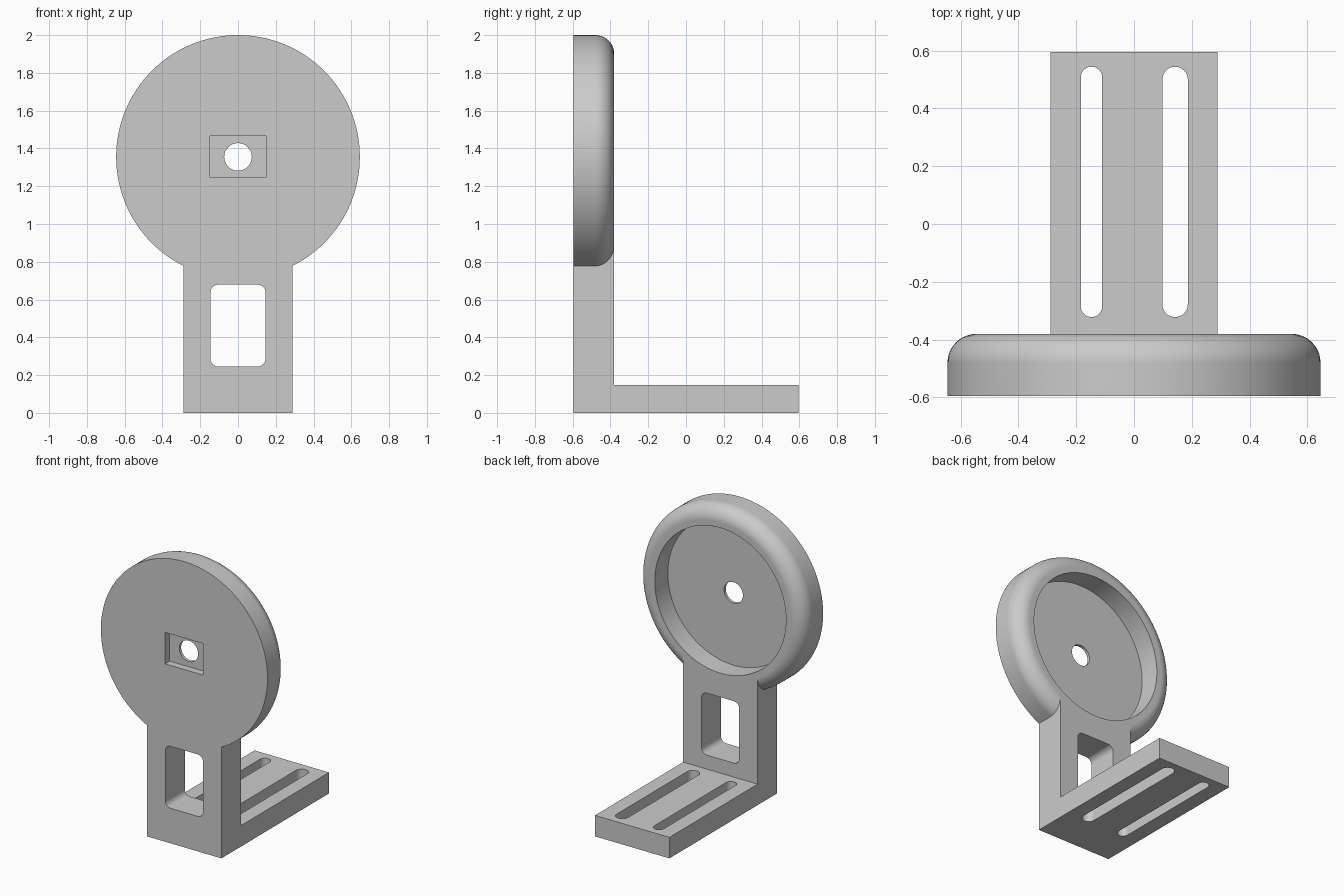
import bpy
import bmesh
from math import cos, sin, pi, radians
from mathutils import Matrix, Vector

cube = bpy.data.objects.get("Cube")
if cube:
    bpy.data.objects.remove(cube, do_unlink=True)

FRONT, INNER, BACK = -0.595, -0.38, 0.595   # depth planes
HALF_W = 0.288                              # half width of the bracket
DISC_Z, DISC_R, FILLET = 1.355, 0.645, 0.1

grey = bpy.data.materials.new("plain grey")
grey.use_nodes = True
colour = (0.6, 0.6, 0.6, 1)
grey.diffuse_color = colour
grey.node_tree.nodes["Principled BSDF"].inputs["Base Color"].default_value = colour


def finish(bm, name):
    bmesh.ops.recalc_face_normals(bm, faces=bm.faces)
    mesh = bpy.data.meshes.new(name)
    bm.to_mesh(mesh)
    bm.free()
    obj = bpy.data.objects.new(name, mesh)
    bpy.context.collection.objects.link(obj)
    mesh.materials.append(grey)
    return obj


def prism(name, points, sweep):
    """Extrude a closed outline of 3D points along a vector."""
    bm = bmesh.new()
    face = bm.faces.new([bm.verts.new(p) for p in points])
    new = bmesh.ops.extrude_face_region(bm, geom=[face])["geom"]
    verts = [v for v in new if isinstance(v, bmesh.types.BMVert)]
    bmesh.ops.translate(bm, verts=verts, vec=sweep)
    return finish(bm, name)


def rounded(cu, cv, half_u, half_v, r, steps=10):
    """Outline of a rounded rectangle; a full radius gives a slot or a circle."""
    pts = []
    for q, (su, sv) in enumerate([(1, 1), (-1, 1), (-1, -1), (1, -1)]):
        for i in range(steps + 1):
            a = (q + i / steps) * pi / 2
            p = Vector((cu + su * (half_u - r) + r * cos(a),
                        cv + sv * (half_v - r) + r * sin(a)))
            if not pts or (p - pts[-1]).length > 1e-5:
                pts.append(p)
    if (pts[0] - pts[-1]).length < 1e-5:
        pts.pop()
    return pts


def cut_y(name, outline, y0, y1):
    return prism(name, [(u, y0, v) for u, v in outline], (0, y1 - y0, 0))


def combine(target, other, operation):
    mod = target.modifiers.new(operation.title(), 'BOOLEAN')
    mod.operation, mod.solver, mod.object = operation, 'EXACT', other
    bpy.context.view_layer.objects.active = target
    bpy.ops.object.modifier_apply(modifier=mod.name)
    bpy.data.objects.remove(other, do_unlink=True)


# L-shaped bracket: upright column and foot plate
side = [(FRONT, 0), (BACK, 0), (BACK, 0.147), (INNER, 0.147), (INNER, 0.93), (FRONT, 0.93)]
body = prism("mounting_bracket", [(-HALF_W, y, z) for y, z in side], (2 * HALF_W, 0, 0))

# Round head with a rounded back edge, turned about its axis
profile = [(0, FRONT), (DISC_R, FRONT)]
for i in range(13):
    a = i / 12 * pi / 2
    profile.append((DISC_R - FILLET + FILLET * cos(a), INNER - FILLET + FILLET * sin(a)))
profile.append((0, INNER))
bm = bmesh.new()
verts = [bm.verts.new((r, y, DISC_Z)) for r, y in profile]
edges = [bm.edges.new(pair) for pair in zip(verts, verts[1:])]
bmesh.ops.spin(bm, geom=verts + edges, cent=(0, 0, DISC_Z), axis=(0, 1, 0),
               angle=2 * pi, steps=128)
bmesh.ops.remove_doubles(bm, verts=bm.verts, dist=1e-5)
bmesh.ops.dissolve_limit(bm, angle_limit=radians(0.2), verts=bm.verts, edges=bm.edges)
combine(body, finish(bm, "round_head"), 'UNION')

# Openings: back recess, front pocket, centre hole, column window, foot slots
cutters = [
    cut_y("recess", rounded(0, DISC_Z, 0.508, 0.508, 0.508, 30), INNER - 0.145, 0),
    cut_y("pocket", [(-0.147, 1.245), (0.147, 1.245), (0.147, 1.465), (-0.147, 1.465)],
          -1, FRONT + 0.05),
    cut_y("centre_hole", rounded(0, DISC_Z, 0.073, 0.073, 0.073, 12), -1, 0),
    cut_y("window", rounded(0, 0.462, 0.146, 0.217, 0.042), -1, 0),
]
for x, half in ((-0.147, 0.037), (0.142, 0.044)):
    outline = rounded(x, 0.111, half, 0.433, half)
    cutters.append(prism("slot", [(u, v, -0.2) for u, v in outline], (0, 0, 0.6)))
for cutter in cutters:
    combine(body, cutter, 'DIFFERENCE')

# Smooth curved walls, crisp edges
bpy.ops.object.select_all(action='DESELECT')
body.select_set(True)
bpy.context.view_layer.objects.active = body
bpy.ops.object.shade_smooth_by_angle(angle=radians(30))
weighted = body.modifiers.new("Weighted normals", 'WEIGHTED_NORMAL')
weighted.keep_sharp = True
